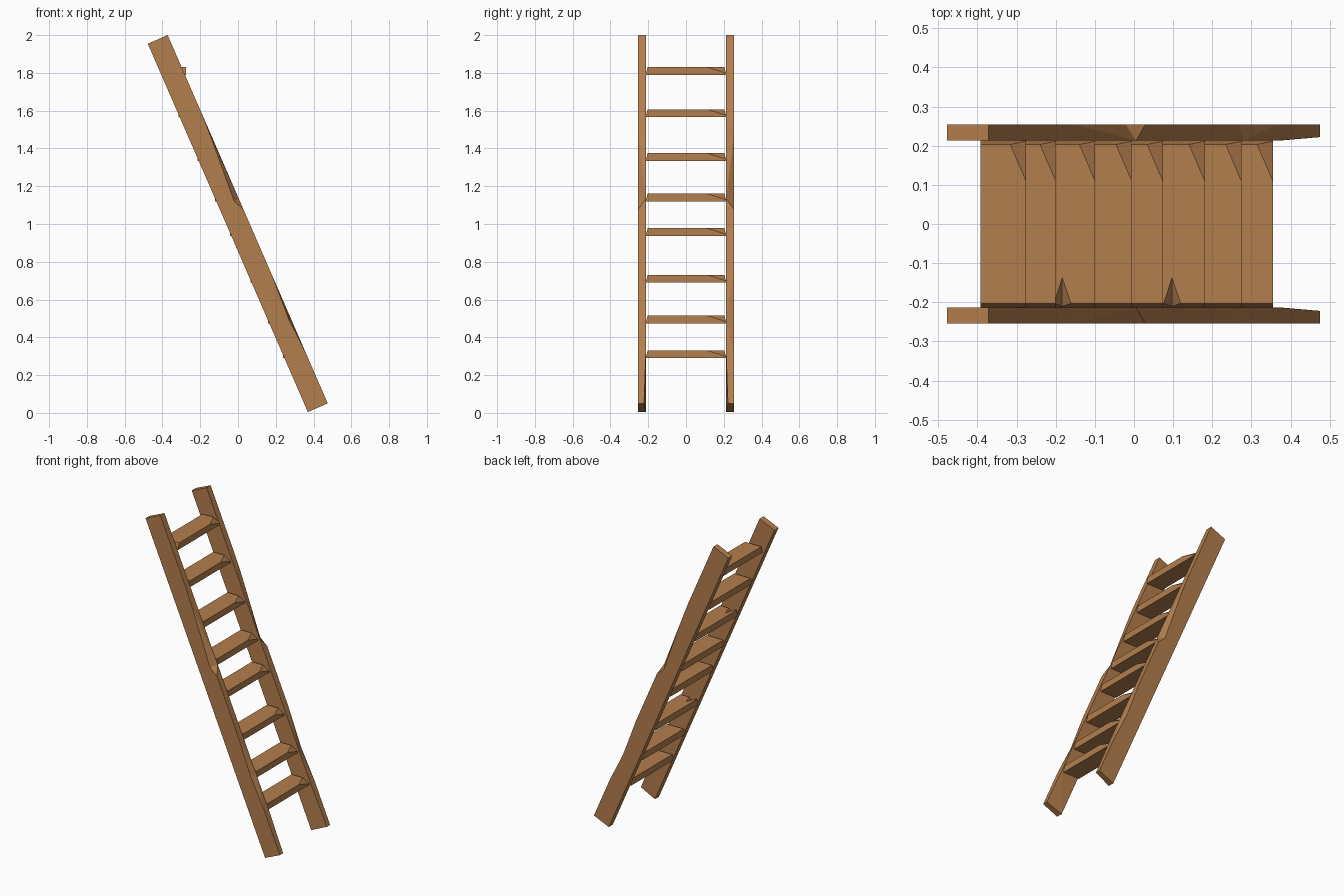
import bpy, bmesh
from mathutils import Vector

if "Cube" in bpy.data.objects:
    bpy.data.objects.remove(bpy.data.objects["Cube"])

wood = bpy.data.materials.new("wood")
wood.diffuse_color = (0.45, 0.21, 0.075, 1)
wood.use_nodes = True
wood.node_tree.nodes["Principled BSDF"].inputs["Base Color"].default_value = wood.diffuse_color


def finish(bm, name, material=True):
    bmesh.ops.recalc_face_normals(bm, faces=bm.faces)
    me = bpy.data.meshes.new(name)
    bm.to_mesh(me)
    bm.free()
    ob = bpy.data.objects.new(name, me)
    bpy.context.collection.objects.link(ob)
    if material:
        me.materials.append(wood)
    return ob


# Leaning rail axis: foot, direction along the rail, direction to its front face
foot = Vector((0.4225, 0, 0.0275))
along = Vector((-0.3986, 0, 0.9171))
front = Vector((0.9171, 0, 0.3986))
LENGTH, HALF = 2.126, 0.0575


def rail(name, side):
    # stations: distance along, outer front chip depth, inner front y
    stations = [(0, 0, 0.222), (0.28, 0, 0.213), (0.49, 0.012, 0.213),
                (0.75, 0, 0.213), (1.12, 0, 0.213), (1.18, 0.028, 0.213),
                (1.56, 0.004, 0.213), (1.68, 0, 0.213), (LENGTH, 0, 0.213)]
    bm = bmesh.new()
    rings = []
    for s, chip, inner in stations:
        c = foot + along * s
        corners = [(HALF, inner), (HALF - chip, 0.254),
                   (-HALF, 0.254), (-HALF, 0.213)]
        rings.append([bm.verts.new(c + front * d + Vector((0, side * y, 0)))
                      for d, y in corners])
    for a, b in zip(rings, rings[1:]):
        for i in range(4):
            j = (i + 1) % 4
            bm.faces.new((a[i], a[j], b[j], b[i]))
    bm.faces.new(rings[0])
    bm.faces.new(rings[-1])
    bmesh.ops.triangulate(bm, faces=[f for f in bm.faces if len(f.verts) == 4])
    return finish(bm, name)


def rung(name, z, shift):
    bm = bmesh.new()
    bmesh.ops.create_cube(bm, size=1)
    cx = foot.x - (z - foot.z) * 0.4346 + shift
    for v in bm.verts:
        top = v.co.z > 0
        v.co = Vector((cx + v.co.x * 0.116,
                       v.co.y * 2 * (0.203 if top else 0.214),
                       z + v.co.z * 0.041))
    # worn front corner at the +y end
    r, t = cx + 0.058, z + 0.0205
    a, b, c = (Vector((r, 0.11, t)), Vector((r - 0.04, 0.203, t)),
               Vector((r, 0.214, z - 0.012)))
    n = (b - a).cross(c - a)
    if n.x < 0:
        n = -n
    cut = bmesh.ops.bisect_plane(bm, geom=bm.verts[:] + bm.edges[:] + bm.faces[:],
                                 plane_co=a, plane_no=n, clear_outer=True)
    edges = [e for e in cut["geom_cut"] if isinstance(e, bmesh.types.BMEdge)]
    bmesh.ops.holes_fill(bm, edges=edges)
    return finish(bm, name), cx


def splinter_notch(ob, cx, z):
    # wedge cut into the top at the -y end
    x = cx - 0.026
    bm = bmesh.new()
    tip = bm.verts.new((x, -0.133, z + 0.022))
    base = [bm.verts.new(p) for p in ((x - 0.026, -0.215, z + 0.022),
                                      (x + 0.028, -0.215, z + 0.022),
                                      (x, -0.215, z - 0.008))]
    bm.faces.new(base)
    for i in range(3):
        bm.faces.new((tip, base[i], base[(i + 1) % 3]))
    cutter = finish(bm, "notch_cutter", False)
    cutter.hide_render = True
    cutter.hide_set(True)
    m = ob.modifiers.new("notch", "BOOLEAN")
    m.operation = 'DIFFERENCE'
    m.solver = 'EXACT'
    m.object = cutter


# Side rails
rail("left_rail", -1)
rail("right_rail", 1)

# Rungs, bottom to top
heights = [0.31, 0.495, 0.71, 0.957, 1.14, 1.355, 1.587, 1.81]
for i, z in enumerate(heights):
    ob, cx = rung(f"rung_{i + 1}", z, 0.018 if i == 7 else -0.003)
    if i in (2, 5):
        splinter_notch(ob, cx, z)
